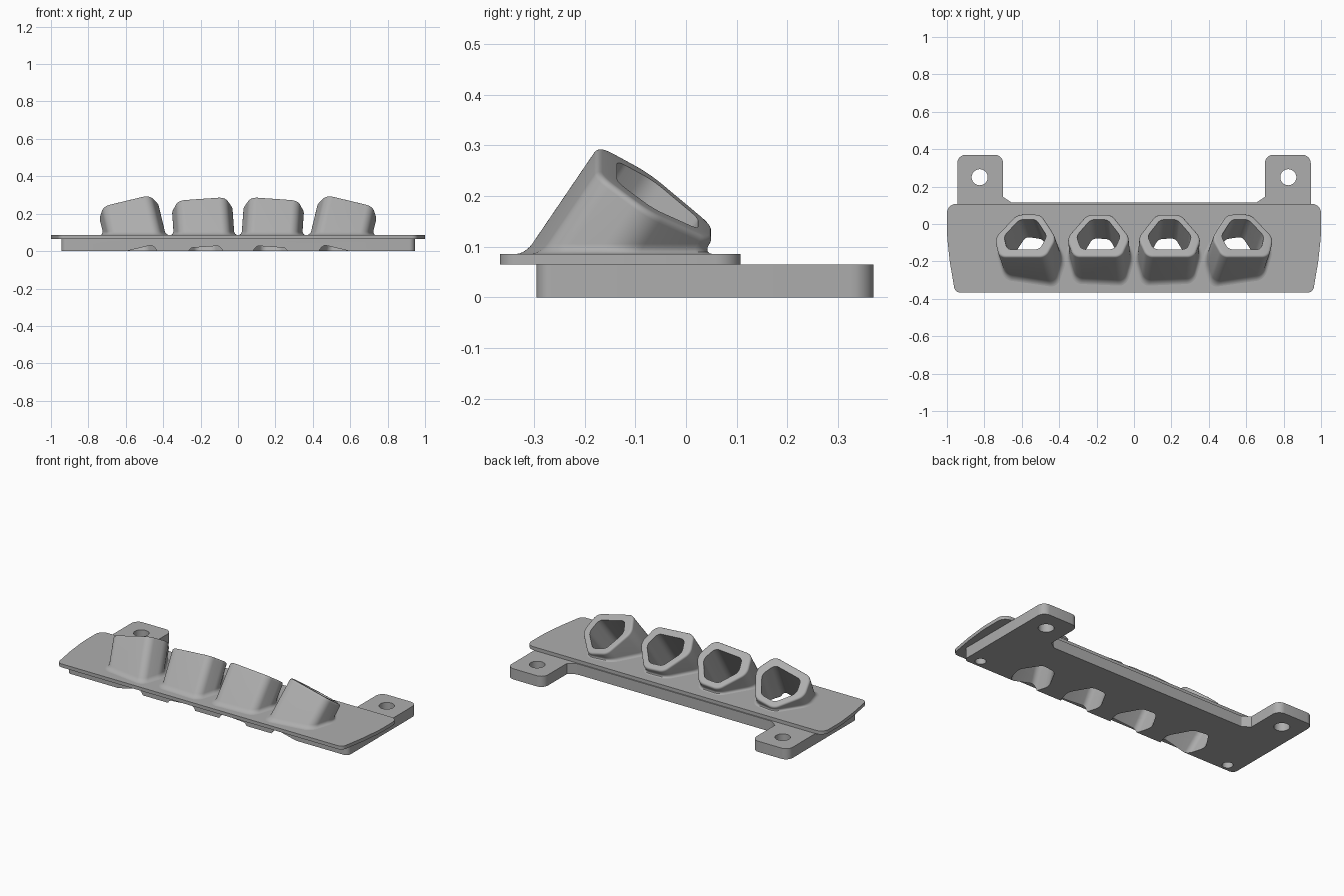
import bpy, bmesh, math
from mathutils import Vector

if "Cube" in bpy.data.objects:
    bpy.data.objects.remove(bpy.data.objects["Cube"])

grey = bpy.data.materials.new("plain_grey")
grey.use_nodes = True
COLOUR = (0.42, 0.42, 0.42, 1)
grey.diffuse_color = COLOUR
grey.node_tree.nodes["Principled BSDF"].inputs["Base Color"].default_value = COLOUR

LOWER_TOP, PLATE_TOP = 0.065, 0.086


def round_corners(corners, steps=8):
    """Replace each (x, y, radius) corner by a tangent arc."""
    out = []
    for i, (x, y, r) in enumerate(corners):
        p = Vector((x, y))
        a = (Vector(corners[i - 1][:2]) - p).normalized()
        b = (Vector(corners[(i + 1) % len(corners)][:2]) - p).normalized()
        half = a.angle(b) / 2
        if r == 0 or half > 1.56:
            out.append(p)
            continue
        mid = (a + b).normalized()
        centre = p + mid * r / math.sin(half)
        side = Vector((-mid.y, mid.x))
        if side.dot(a) < 0:
            side = -side
        sweep = math.pi / 2 - half
        for k in range(steps + 1):
            t = sweep * (1 - 2 * k / steps)
            out.append(centre - mid * r * math.cos(t) + side * r * math.sin(t))
    return out


def mirrored(half):
    """Close a right-hand half outline with its mirror image."""
    return half + [(-x, y, r) for x, y, r in reversed(half)]


def make_object(name, rings, caps=True):
    """Skin a list of equal point rings."""
    bm = bmesh.new()
    rows = [[bm.verts.new(p) for p in ring] for ring in rings]
    n = len(rows[0])
    for low, high in zip(rows, rows[1:]):
        for i in range(n):
            j = (i + 1) % n
            bm.faces.new((low[i], low[j], high[j], high[i]))
    if caps:
        bm.faces.new(rows[0][::-1])
        bm.faces.new(rows[-1])
    bmesh.ops.recalc_face_normals(bm, faces=bm.faces)
    mesh = bpy.data.meshes.new(name)
    bm.to_mesh(mesh)
    bm.free()
    obj = bpy.data.objects.new(name, mesh)
    bpy.context.collection.objects.link(obj)
    mesh.materials.append(grey)
    return obj


def slab(name, outline, z0, z1):
    return make_object(name, [[(p.x, p.y, z) for p in outline] for z in (z0, z1)])


def drill(name, x, y, r, z0, z1):
    ring = [Vector((x + r * math.cos(k * math.tau / 40), y + r * math.sin(k * math.tau / 40)))
            for k in range(40)]
    return slab(name, ring, z0, z1)


def activate(obj):
    bpy.ops.object.select_all(action="DESELECT")
    obj.select_set(True)
    bpy.context.view_layer.objects.active = obj


def cut(obj, cutters):
    activate(obj)
    for c in cutters:
        mod = obj.modifiers.new("cut", "BOOLEAN")
        mod.operation, mod.solver, mod.object = "DIFFERENCE", "EXACT", c
        bpy.ops.object.modifier_apply(modifier=mod.name)


# Mounting base with two ears
base = slab("mounting_base", round_corners(mirrored([
    (0.945, -0.295, 0.03), (0.945, 0.37, 0.045), (0.70, 0.37, 0.045),
    (0.70, 0.145, 0), (0.655, 0.115, 0)])), 0, LOWER_TOP)

# Thin cover plate, narrower towards the front
cover = slab("cover_plate", round_corners(mirrored([
    (0.957, -0.367, 0.035), (0.985, -0.2, 0.6), (1.0, -0.06, 0.8),
    (1.0, 0.108, 0.05)])), LOWER_TOP, PLATE_TOP)

# Cross-section shared by the sockets: narrow at the back, flat at the front
section = round_corners(mirrored([
    (0.128, -0.137, 0.05), (0.17, -0.015, 0.075), (0.065, 0.137, 0.06)]))


def socket(name, x, z, lean):
    """Build one leaning hollow socket; return it with the cutter for its bore."""
    axis = Vector((lean, 0.68, 1)).normalized()
    u = Vector((0, 1, 0)).cross(axis).normalized()
    v = axis.cross(u)
    centre = Vector((x, -0.06, z))

    def ring(scale, drop=0, shift=0):
        return [centre + u * p.x * scale + v * (p.y * scale + shift) - axis * drop
                for p in section]

    def to_level(points, level, spread=0):
        flat = [p - axis * ((p.z - level) / axis.z) for p in points]
        mid = sum(flat, Vector()) / len(flat)
        return [p + (p - mid).normalized() * spread for p in flat]

    outer, bore = ring(1), ring(0.7, 0, 0.005)
    rings = []
    # Concave fillet where the socket meets the plate
    for k in range(6):
        t = k / 5 * math.pi / 2
        rings.append(to_level(outer, PLATE_TOP + 0.02 * (1 - math.cos(t)),
                              0.02 * (1 - math.sin(t))))
    # Rounded outer lip
    for k in range(5):
        t = k / 4 * math.pi / 2
        rings.append(ring(0.92 + 0.08 * math.cos(t), 0.012 * (1 - math.sin(t))))
    rings += [bore, to_level(bore, PLATE_TOP)]
    obj = make_object(name, rings, caps=False)
    cutter = make_object(name + "_cutter",
                         [to_level(bore, -0.05), to_level(bore, PLATE_TOP + 0.05)])
    return obj, cutter


sockets, bores = [], []
for side, s in (("left", 1), ("right", -1)):
    for place, x, z, lean in (("outer", 0.58, 0.20, 0.24), ("inner", 0.19, 0.207, 0.07)):
        obj, cutter = socket(f"{side}_{place}_socket", s * x, z, s * lean)
        sockets.append(obj)
        bores.append(cutter)

# Screw holes: through the ears, blind at the front corners
holes = []
for s in (1, -1):
    holes.append(drill("ear_hole_cutter", s * 0.825, 0.25, 0.043, -0.1, 0.2))
    holes.append(drill("corner_hole_cutter", s * 0.865, -0.25, 0.03, -0.1, LOWER_TOP + 0.01))

cut(base, bores + holes)
cut(cover, bores)
for c in bores + holes:
    bpy.data.objects.remove(c)

for obj in [base, cover] + sockets:
    activate(obj)
    bpy.ops.object.shade_smooth_by_angle(angle=math.radians(32))
